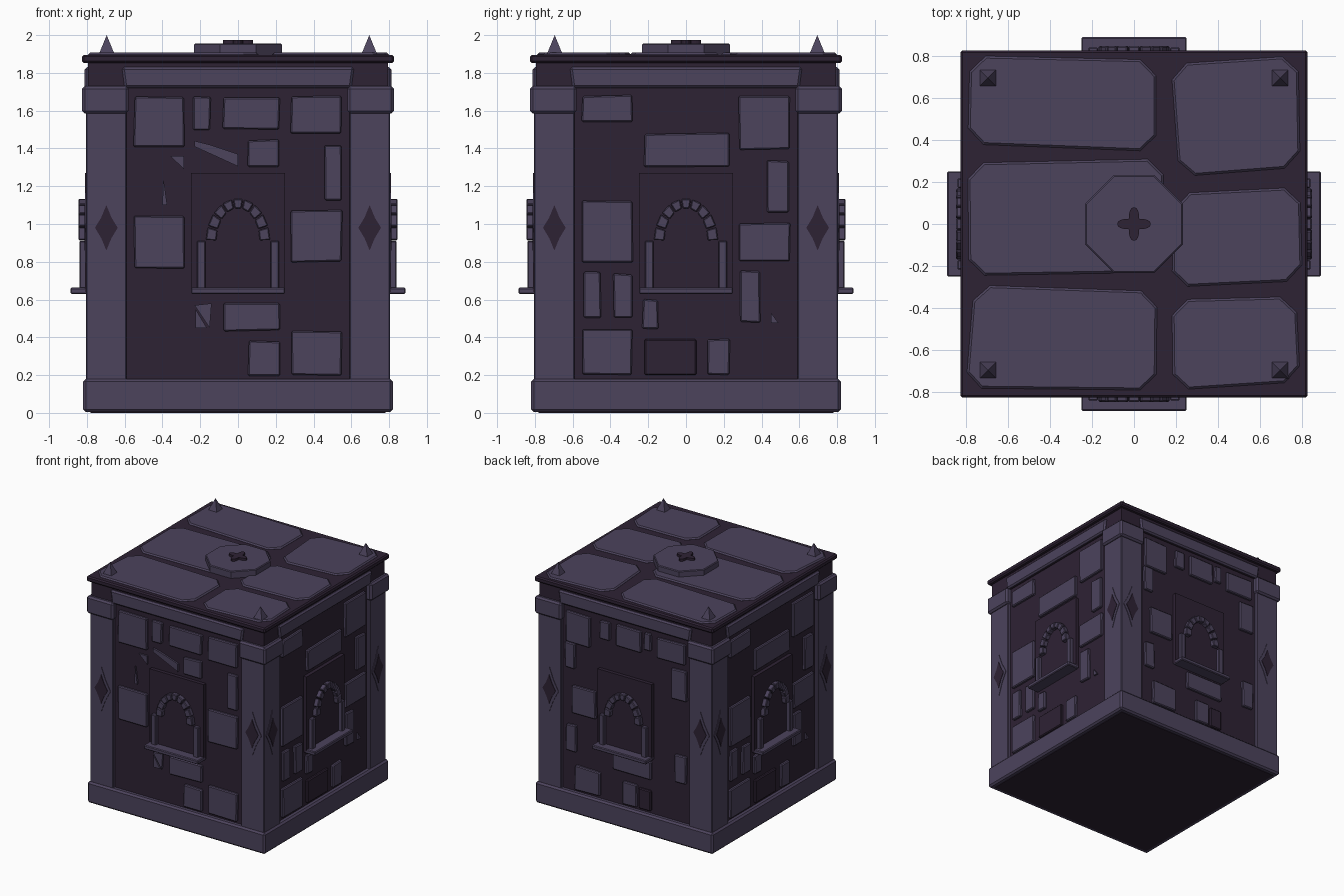
import bpy, bmesh, math, random
from math import sin, cos, pi
from mathutils import Matrix

random.seed(4)
cube = bpy.data.objects.get("Cube")
if cube:
    bpy.data.objects.remove(cube, do_unlink=True)


def material(name, rgb):
    mat = bpy.data.materials.new(name)
    mat.use_nodes = True
    mat.diffuse_color = (*rgb, 1)
    mat.node_tree.nodes["Principled BSDF"].inputs["Base Color"].default_value = (*rgb, 1)
    return mat


STONE = material("purple_grey_stone", (0.072, 0.056, 0.108))
MORTAR = material("dark_plum_mortar", (0.027, 0.016, 0.034))
FLAT = Matrix.Identity(4)


def finish(name, bm, mat, bevel=0.0):
    bmesh.ops.recalc_face_normals(bm, faces=bm.faces)
    mesh = bpy.data.meshes.new(name)
    bm.to_mesh(mesh)
    bm.free()
    mesh.materials.append(mat)
    obj = bpy.data.objects.new(name, mesh)
    bpy.context.collection.objects.link(obj)
    if bevel:
        mod = obj.modifiers.new("worn_edges", "BEVEL")
        mod.width = bevel
        mod.segments = 1
        mod.limit_method = "ANGLE"
        mod.angle_limit = math.radians(50)
    return obj


def prisms(name, outlines, low, high, mat, place=FLAT, bevel=0.0):
    """Extrude each outline from depth low to high, all in one object."""
    bm = bmesh.new()
    for outline in outlines:
        bottom = [bm.verts.new(place @ Matrix.Translation((u, v, low)).translation) for u, v in outline]
        top = [bm.verts.new(place @ Matrix.Translation((u, v, high)).translation) for u, v in outline]
        bm.faces.new(bottom[::-1])
        bm.faces.new(top)
        n = len(outline)
        for i in range(n):
            j = (i + 1) % n
            bm.faces.new((bottom[i], bottom[j], top[j], top[i]))
    return finish(name, bm, mat, bevel)


def rect(u0, u1, v0, v1, wobble=0.0):
    def r():
        return random.uniform(-wobble, wobble)
    return [(u + r(), v + r()) for u, v in ((u0, v0), (u1, v0), (u1, v1), (u0, v1))]


def square(half):
    return rect(-half, half, -half, half)


def corners(inner, outer):
    spans = ((inner, outer), (-outer, -inner))
    return [rect(*a, *b) for a in spans for b in spans]


def clip_corners(quad, cut):
    """Replace every corner of a quad by a chamfer."""
    out = []
    for i, (x, y) in enumerate(quad):
        for px, py in (quad[i - 1], quad[(i + 1) % 4]):
            length = math.hypot(px - x, py - y)
            out.append((x + (px - x) * cut / length, y + (py - y) * cut / length))
    return out


# Body, base and corner columns
prisms("wall_core", [square(0.78)], 0, 1.87, MORTAR)
prisms("base_plinth", [square(0.82)], 0.004, 0.18, STONE, bevel=0.014)
prisms("corner_columns", corners(0.59, 0.805), 0.17, 1.6, STONE, bevel=0.006)
prisms("column_caps", corners(0.58, 0.825), 1.585, 1.73, STONE, bevel=0.014)
prisms("roof_neck", [square(0.795)], 1.72, 1.86, MORTAR)
prisms("roof_slab", [square(0.825)], 1.852, 1.896, MORTAR, bevel=0.01)

# Bricks of each wall: left, right, bottom, top
front_bricks = [
    (-.55, -.285, 1.41, 1.675), (-.235, -.145, 1.5, 1.675), (-.08, .22, 1.5, 1.67),
    (.28, .55, 1.48, 1.675), (.055, .22, 1.305, 1.445), (.455, .545, 1.125, 1.415),
    (.28, .55, .8, 1.07), (-.55, -.285, .765, 1.04), (-.08, .22, .435, .585),
    (.28, .55, .2, .43), (.055, .22, .2, .38)]
side_bricks = [
    (-.55, -.285, 1.54, 1.68), (.28, .55, 1.395, 1.675), (-.22, .23, 1.305, 1.48),
    (.43, .545, 1.06, 1.335), (-.55, -.285, .795, 1.12), (.28, .55, .8, 1.005),
    (-.545, -.45, .505, .75), (-.385, -.285, .505, .735), (-.23, -.145, .445, .6),
    (.285, .39, .48, .75), (-.55, -.285, .2, .44), (.115, .23, .2, .39)]
back_bricks = [
    (-.55, -.33, 1.42, 1.67), (-.24, -.15, 1.52, 1.67), (-.09, .14, 1.5, 1.68),
    (.17, .23, 1.54, 1.68), (.29, .55, 1.5, 1.67), (-.56, -.47, 1.2, 1.41),
    (-.5, -.28, .83, 1.06), (-.55, -.46, .51, .73), (.42, .56, 1.2, 1.45),
    (-.12, .23, .46, .61), (.45, .56, .51, .74), (-.47, -.24, .2, .4), (-.03, .1, .2, .39)]
front_chips = [
    [(-.36, 1.36), (-.285, 1.29), (-.285, 1.36)],
    [(-.395, 1.245), (-.4, 1.1), (-.375, 1.1)],
    [(-.23, 1.41), (0, 1.305), (0, 1.37), (-.15, 1.42), (-.23, 1.44)],
    [(-.23, .57), (-.15, .45), (-.14, .58)],
    [(-.225, .55), (-.225, .45), (-.165, .45)]]
side_chips = [[(.45, .53), (.45, .475), (.49, .475)]]
side_dark, back_dark = [(-.22, .055, .2, .39)], [(.12, .23, .2, .37)]

walls = {
    "front": (front_bricks, front_chips, []),
    "left": (side_bricks, side_chips, side_dark),
    "back": (back_bricks, [], back_dark),
    "right": (side_bricks, side_chips, side_dark)}


def diamond(cx, half_w, half_h):
    """Four pointed star with slightly hollow sides."""
    pts = []
    for i in range(8):
        k = 1 if i % 2 == 0 else 0.64
        pts.append((cx + k * half_w * cos(i * pi / 4), 0.98 + k * half_h * sin(i * pi / 4)))
    return pts


def arch_blocks(count):
    """Wedge blocks along a tall half ellipse."""
    blocks = []
    for i in range(count):
        a, b = pi * (i + 0.06) / count, pi * (i + 0.94) / count
        blocks.append([(rx * cos(t), 0.91 + rz * sin(t))
                       for rx, rz, t in ((.115, .175, a), (.17, .225, a), (.17, .225, b), (.115, .175, b))])
    return blocks


for turn, (side, (bricks, chips, dark)) in enumerate(walls.items()):
    place = Matrix.Rotation(turn * pi / 2, 4, "Z") @ Matrix.Rotation(pi / 2, 4, "X")
    # Masonry
    prisms(side + "_bricks", [rect(*b, 0.004) for b in bricks], 0.77, 0.802, STONE, place, 0.007)
    if chips:
        prisms(side + "_brick_chips", chips, 0.77, 0.795, STONE, place)
    if dark:
        prisms(side + "_dark_brick", [rect(*b) for b in dark], 0.77, 0.8, MORTAR, place, 0.007)
    # Beam between the column caps
    beam = [(-.6, 1.72), (.6, 1.72), (.615, 1.83), (-.615, 1.83)]
    prisms(side + "_beam", [beam], 0.76, 0.812, STONE, place, 0.012)
    # Arched window
    prisms(side + "_window_panel", [rect(-.25, .25, .64, 1.27)], 0.77, 0.81, MORTAR, place)
    prisms(side + "_window_arch", arch_blocks(9), 0.8, 0.845, STONE, place, 0.005)
    posts = [rect(-.217, -.172, .65, .91), rect(.172, .217, .65, .91)]
    prisms(side + "_window_posts", posts, 0.8, 0.84, STONE, place, 0.005)
    prisms(side + "_window_sill", [rect(-.25, .25, .63, .663)], 0.78, 0.888, STONE, place, 0.006)
    # Column ornaments
    for name, w, h, top, mat in (("rim", .085, .187, .809, STONE), ("inlay", .06, .12, .813, MORTAR)):
        stars = [diamond(s * 0.697, w, h) for s in (-1, 1)]
        prisms(side + "_diamond_" + name, stars, 0.8, top, mat, place)

# Roof paving
slabs = [
    [(-.78, .8), (.105, .78), (.105, .345), (-.79, .38)],
    [(.175, .76), (.78, .8), (.79, .27), (.215, .225)],
    [(-.79, .29), (.14, .31), (.14, -.23), (-.785, -.245)],
    [(.19, .145), (.79, .175), (.8, -.27), (.18, -.3)],
    [(-.76, -.29), (.11, -.32), (.105, -.79), (-.8, -.78)],
    [(.18, -.36), (.77, -.345), (.79, -.75), (.185, -.79)]]
prisms("roof_paving", [clip_corners(s, 0.075)[::-1] for s in slabs], 1.88, 1.907, STONE, bevel=0.01)

# Roof centrepiece
octagon = [(.252 * cos((i + .5) * pi / 4), .252 * sin((i + .5) * pi / 4)) for i in range(8)]
prisms("roof_octagon", [octagon], 1.89, 1.955, STONE, bevel=0.006)
clover = []
for i in range(48):
    t = i * pi / 24
    r = 0.058 + 0.022 * cos(4 * t)
    clover.append((r * cos(t), r * sin(t)))
prisms("roof_clover", [clover], 1.95, 1.974, MORTAR)

# Corner spikes
bm = bmesh.new()
for x in (-.695, .695):
    for y in (-.695, .695):
        spot = Matrix.Translation((x, y, 1.95)) @ Matrix.Rotation(pi / 4, 4, "Z")
        bmesh.ops.create_cone(bm, cap_ends=True, segments=4, radius1=.058, radius2=0, depth=.1, matrix=spot)
finish("roof_spikes", bm, STONE)
